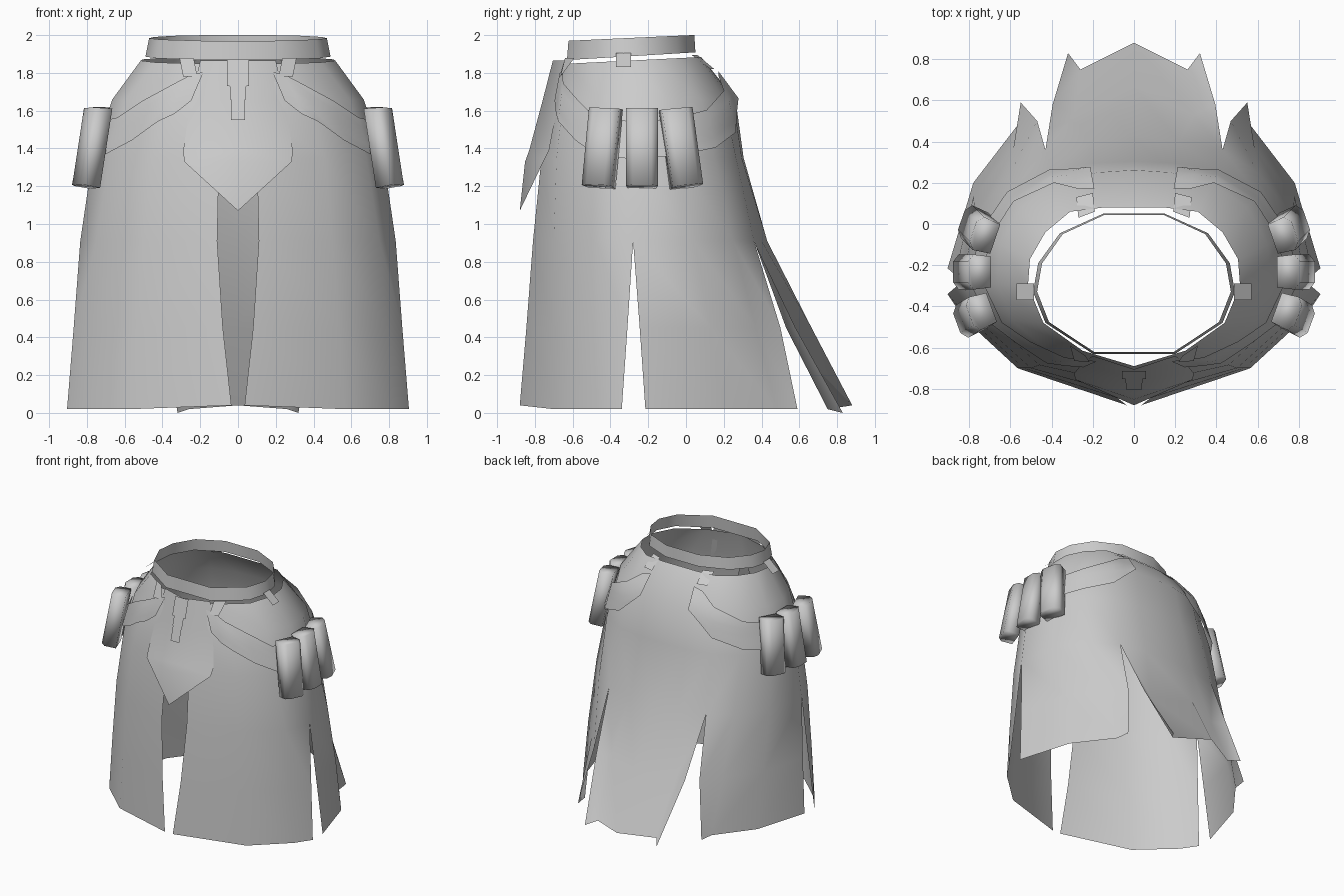
import bpy, bmesh, math
from mathutils import Matrix, Vector

if "Cube" in bpy.data.objects:
    bpy.data.objects.remove(bpy.data.objects["Cube"])

cloth = bpy.data.materials.new("plain grey")
cloth.use_nodes = True
GREY = (0.6, 0.6, 0.6, 1)
cloth.diffuse_color = GREY
cloth.node_tree.nodes["Principled BSDF"].inputs["Base Color"].default_value = GREY


def add_grid(bm, rows):
    """Bridge rows of points, listed top to bottom, with quads."""
    verts = [[bm.verts.new(p) for p in row] for row in rows]
    for upper, lower in zip(verts, verts[1:]):
        for i in range(len(upper) - 1):
            bm.faces.new((upper[i], lower[i], lower[i + 1], upper[i + 1]))


def finish(name, bm, angle=60):
    """Weld, mirror across x and shade one part."""
    bmesh.ops.remove_doubles(bm, verts=bm.verts, dist=0.0005)
    mesh = bpy.data.meshes.new(name)
    bm.to_mesh(mesh)
    bm.free()
    mesh.materials.append(cloth)
    obj = bpy.data.objects.new(name, mesh)
    bpy.context.collection.objects.link(obj)
    bpy.ops.object.select_all(action='DESELECT')
    obj.select_set(True)
    bpy.context.view_layer.objects.active = obj
    bpy.ops.object.shade_smooth_by_angle(angle=math.radians(angle))
    mirror = obj.modifiers.new("Mirror", 'MIRROR')
    mirror.merge_threshold = 0.001


def sheet(name, rows):
    bm = bmesh.new()
    add_grid(bm, rows)
    finish(name, bm)


def at(z, points):
    return [(x, y, z) for x, y in points]


# Skirt rings, from the front middle round the left side to the back middle
waist = [(0, -.69), (.25, -.615), (.44, -.48), (.515, -.3), (.505, -.17),
         (.43, -.04), (.31, .06), (.15, .08), (0, .08)]
hip = [(0, -.73), (.38, -.65), (.59, -.47), (.665, -.29), (.65, -.1),
       (.55, .08), (.38, .2), (.18, .25), (0, .262)]
thigh = [(.1, -.765), (.46, -.685), (.68, -.48), (.77, -.29), (.73, -.05),
         (.6, .15), (.4, .265), (.2, .295), (0, .305)]
split = [(.11, -.81), (.5, -.7), (.75, -.475), (.835, -.28), (.77, .04),
         (.6, .25), (.43, .36), (.22, .4), (0, .43)]
rings = [[(x, y, 1.865 + .05 * (y + .3)) for x, y in waist],
         at(1.66, hip), at(1.35, thigh), at(.91, split)]

# Hanging panels below the splits
front_panel = [at(.45, [(.08, -.845), (.535, -.7), (.79, -.47), (.87, -.31)]),
               [(.035, -.88, .04)]
               + at(.02, [(.565, -.7), (.825, -.46), (.905, -.34)])]
side_panel = [at(.45, [(.87, -.245), (.78, .13), (.585, .37), (.47, .5)]),
              at(.02, [(.905, -.215), (.78, .2), (.565, .48), (.55, .59)])]
tail = [at(.45, [(.395, .58), (.29, .53), (0, .665)]),
        [(.32, .83, 0), (.26, .75, .02), (0, .88, .04)]]

bm = bmesh.new()
for first, last, lower in ((0, 3, front_panel), (3, 6, side_panel), (6, 8, tail)):
    add_grid(bm, [ring[first:last + 1] for ring in rings] + lower)
finish("skirt", bm)


def on_skirt(column, z):
    """Point outside the skirt at a ring column, hanging looser to the back."""
    c = min(int(column), len(waist) - 2)
    line = [Vector(r[c]).lerp(Vector(r[c + 1]), column - c) for r in rings]
    for top, low in zip(line, line[1:]):
        if z >= low.z:
            p = top.lerp(low, (top.z - z) / (top.z - low.z))
            break
    out = Vector((p.x, p.y + .28, .1)).normalized()
    return p + out * (.015 + .003 * column)


# Pointed front flap
sheet("front_flap", [
    [(0, -.705, 1.865), (.2, -.64, 1.865)],
    [(0, -.76, 1.65), (.25, -.675, 1.65)],
    [(0, -.83, 1.39), (.29, -.725, 1.39)],
    [(0, -.852, 1.33), (.285, -.755, 1.33)],
    [(0, -.88, 1.07), (0, -.88, 1.07)]])

# Stepped tongue lying on the flap
outline = [(.058, 1.87), (.058, 1.73), (.042, 1.729), (.042, 1.66),
           (.038, 1.659), (.038, 1.55)]
sheet("front_tongue",
      [[(x, -.714 - .28 * (1.87 - z), z) for x in (0, w)] for w, z in outline])

# Waist belt, a thin band tilted down to the front
band = [(0, -.63), (.2, -.63), (.43, -.48), (.49, -.33), (.465, -.19),
        (.36, -.045), (.15, .05), (0, .05)]
sheet("waist_belt", [
    [(x * .96, y * .98 - .005, 1.97 + .045 * (y + .63)) for x, y in band],
    [(x, y, 1.868 + .06 * (y + .63)) for x, y in band]])

# Hip straps slung from the front to the back: column, lower and upper height
path = [(.62, 1.65, 1.8), (.8, 1.58, 1.79), (1, 1.54, 1.74), (1.5, 1.44, 1.65),
        (2, 1.37, 1.56), (3, 1.34, 1.54), (4, 1.36, 1.55), (5, 1.4, 1.6),
        (6, 1.48, 1.7), (6.5, 1.58, 1.78), (6.9, 1.66, 1.8)]
STEPS = 4
sheet("hip_straps", [
    [on_skirt(c, high + (low - high) * i / STEPS) for c, low, high in path]
    for i in range(STEPS + 1)])

# Loops joining the belt to the straps and skirt
sheet("front_loops", [[(.235, -.64, 1.88), (.31, -.59, 1.88)],
                      [(.215, -.67, 1.78), (.29, -.665, 1.78)]])
sheet("side_loops", [[(.485, -.37, 1.905), (.485, -.29, 1.905)],
                     [(.57, -.37, 1.83), (.57, -.29, 1.83)]])
sheet("back_loops", [[(.27, .03, 1.895), (.19, .06, 1.895)],
                     [(.28, .13, 1.82), (.2, .15, 1.82)]])

# Three pouches on each hip, leaning out at the bottom
section = [(-.055, -.075), (.03, -.085), (.058, -.05),
           (.058, .05), (.03, .085), (-.055, .075)]
for label, x, y, yaw, roll in (("front", .775, -.443, -20, -2),
                               ("middle", .785, -.233, 0, 0),
                               ("back", .755, -.027, 18, 5)):
    bm = bmesh.new()
    ends = [[bm.verts.new((px, py, h - .12 * px * (h > 0))) for px, py in section]
            for h in (-.21, .21)]
    for end in ends:
        bm.faces.new(end)
    for i in range(len(section)):
        j = (i + 1) % len(section)
        bm.faces.new((ends[0][i], ends[0][j], ends[1][j], ends[1][i]))
    bmesh.ops.recalc_face_normals(bm, faces=bm.faces)
    turns = ((yaw, 'Z'), (-10, 'Y'), (roll, 'X'))
    place = Matrix.Translation((x, y, 1.405))
    for degrees, axis in turns:
        place = place @ Matrix.Rotation(math.radians(degrees), 4, axis)
    bm.transform(place)
    finish(label + "_pouches", bm, 180)
